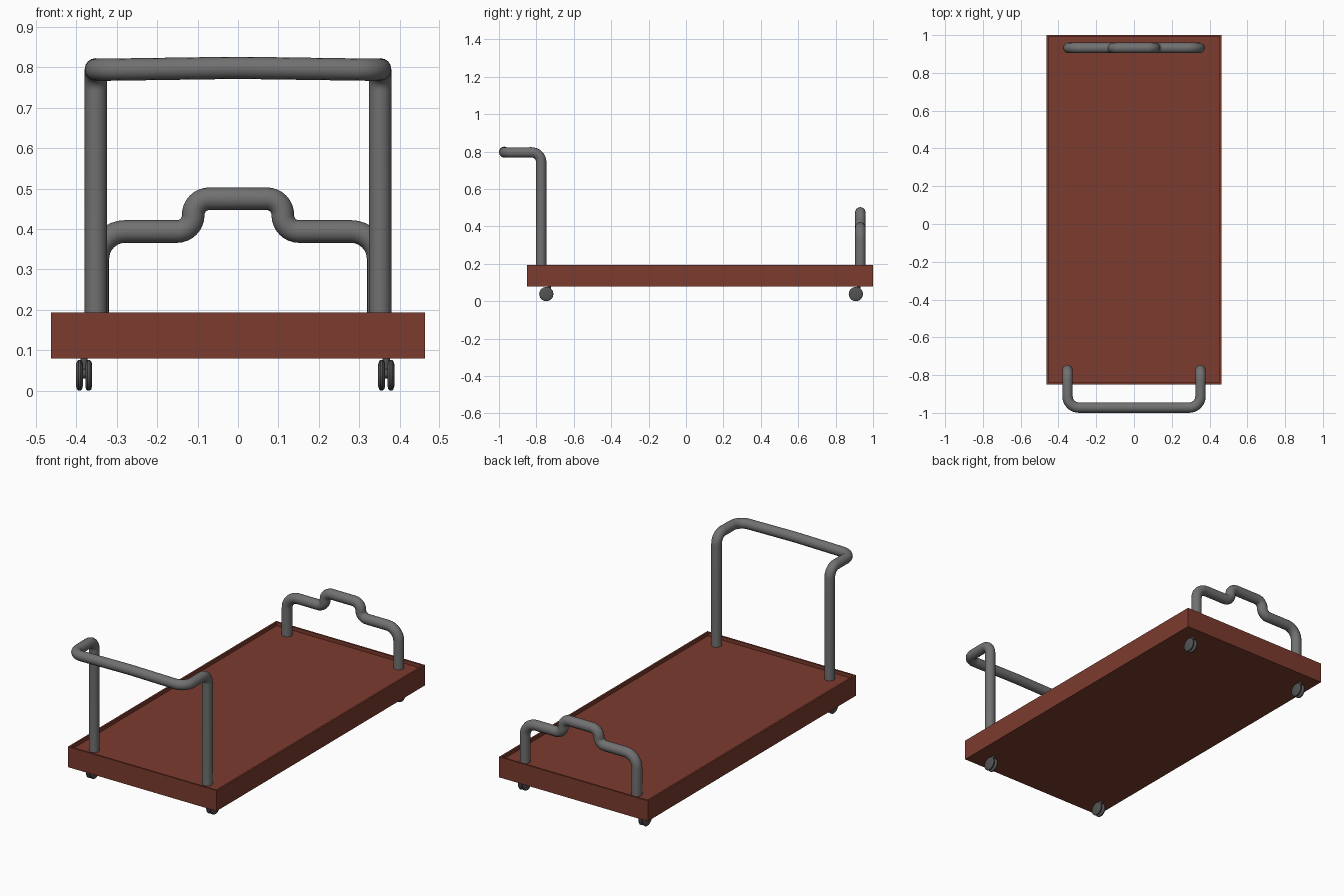
import bpy, bmesh, math
from mathutils import Vector, Matrix

if "Cube" in bpy.data.objects:
    bpy.data.objects.remove(bpy.data.objects["Cube"])


def material(name, rgb):
    m = bpy.data.materials.new(name)
    m.diffuse_color = (*rgb, 1)
    m.use_nodes = True
    m.node_tree.nodes["Principled BSDF"].inputs["Base Color"].default_value = m.diffuse_color
    return m


RED = material("red brown deck", (0.20, 0.044, 0.027))
GREY = material("grey tube", (0.165, 0.165, 0.165))
DARK = material("dark rubber", (0.085, 0.085, 0.085))


def make_object(name, bm, mat, smooth=False):
    bmesh.ops.recalc_face_normals(bm, faces=bm.faces[:])
    for f in bm.faces:
        f.smooth = smooth
    me = bpy.data.meshes.new(name)
    bm.to_mesh(me)
    bm.free()
    me.materials.append(mat)
    ob = bpy.data.objects.new(name, me)
    bpy.context.collection.objects.link(ob)
    if smooth:
        bpy.ops.object.select_all(action='DESELECT')
        ob.select_set(True)
        bpy.context.view_layer.objects.active = ob
        bpy.ops.object.shade_smooth_by_angle(angle=math.radians(40))
    return ob


def fillet(points, steps=8):
    """Round the corners of a path of (position, bend radius)."""
    out = [Vector(points[0][0])]
    for (a, _), (b, r), (c, _) in zip(points, points[1:], points[2:]):
        a, b, c = Vector(a), Vector(b), Vector(c)
        if r == 0:
            out.append(b)
            continue
        u, v = (a - b).normalized(), (c - b).normalized()
        half = u.angle(v) / 2
        centre = b + (u + v).normalized() * (r / math.sin(half))
        d0 = b + u * (r / math.tan(half)) - centre
        d1 = b + v * (r / math.tan(half)) - centre
        out += [centre + d0.slerp(d1, i / steps) * r for i in range(steps + 1)]
    return out + [Vector(points[-1][0])]


def tube(name, points, radius):
    cu = bpy.data.curves.new(name, 'CURVE')
    cu.dimensions = '3D'
    cu.bevel_depth = radius
    cu.bevel_resolution = 6
    cu.use_fill_caps = True
    path = fillet(points)
    sp = cu.splines.new('POLY')
    sp.points.add(len(path) - 1)
    for p, co in zip(sp.points, path):
        p.co = (*co, 1)
    sp.use_smooth = True
    cu.materials.append(GREY)
    ob = bpy.data.objects.new(name, cu)
    bpy.context.collection.objects.link(ob)


def mirrored(half):
    """Complete a left half path across x = 0."""
    return half + [((-p[0], p[1], p[2]), r) for p, r in reversed(half)]


# Deck: shallow tray with a thin raised rim
bm = bmesh.new()
bmesh.ops.create_cube(bm, size=1, matrix=Matrix.Translation((0, 0.075, 0.1365))
                      @ Matrix.Diagonal((0.925, 1.85, 0.115, 1)))
top = [f for f in bm.faces if f.normal.z > 0.9]
bmesh.ops.inset_region(bm, faces=top, thickness=0.014)
rim = bmesh.ops.extrude_discrete_faces(bm, faces=top)["faces"]
bmesh.ops.translate(bm, verts=rim[0].verts[:], vec=(0, 0, -0.02))
make_object("deck", bm, RED)

# Push handle: rises from the deck and bends out to the front
tube("push_handle", mirrored([
    ((-0.352, -0.774, 0.165), 0),
    ((-0.352, -0.774, 0.796), 0.052),
    ((-0.352, -0.972, 0.794), 0.06),
    ((-0.15, -0.972, 0.797), 0),
    ((-0.01, -0.972, 0.799), 0)]), 0.0275)

# Rear rail with a raised middle grip
tube("rear_rail", mirrored([
    ((-0.347, 0.932, 0.165), 0),
    ((-0.347, 0.932, 0.394), 0.068),
    ((-0.111, 0.932, 0.394), 0.04),
    ((-0.111, 0.932, 0.475), 0.04)]), 0.028)


def disc(bm, x, y, z, radius, width):
    """Wheel with rounded tread, turning about x."""
    profile = [(-0.5, 0), (-0.5, 0.72), (-0.36, 0.92), (-0.15, 1),
               (0.15, 1), (0.36, 0.92), (0.5, 0.72), (0.5, 0)]
    verts = [bm.verts.new((x + w * width, y, z + r * radius)) for w, r in profile]
    edges = [bm.edges.new(e) for e in zip(verts, verts[1:])]
    bmesh.ops.spin(bm, geom=verts + edges, cent=(x, y, z), axis=(1, 0, 0),
                   angle=2 * math.pi, steps=24)
    bmesh.ops.remove_doubles(bm, verts=bm.verts[:], dist=1e-5)


# Twin wheel casters
for end, y in (("front", -0.747), ("rear", 0.908)):
    for side, x in (("left", -0.381), ("right", 0.367)):
        bm = bmesh.new()
        for dx in (-0.0115, 0.0115):
            disc(bm, x + dx, y, 0.038, 0.038, 0.017)
        make_object(f"{end}_{side}_wheels", bm, DARK, True)
        # Axle and stem between the wheels
        bm = bmesh.new()
        bmesh.ops.create_cone(bm, cap_ends=True, segments=16, radius1=0.012, radius2=0.012,
                              depth=0.03, matrix=Matrix.Translation((x, y, 0.042))
                              @ Matrix.Rotation(math.pi / 2, 4, 'Y'))
        bmesh.ops.create_cone(bm, cap_ends=True, segments=16, radius1=0.009, radius2=0.009,
                              depth=0.05, matrix=Matrix.Translation((x, y + 0.015, 0.062)))
        make_object(f"{end}_{side}_caster_stem", bm, DARK, True)
